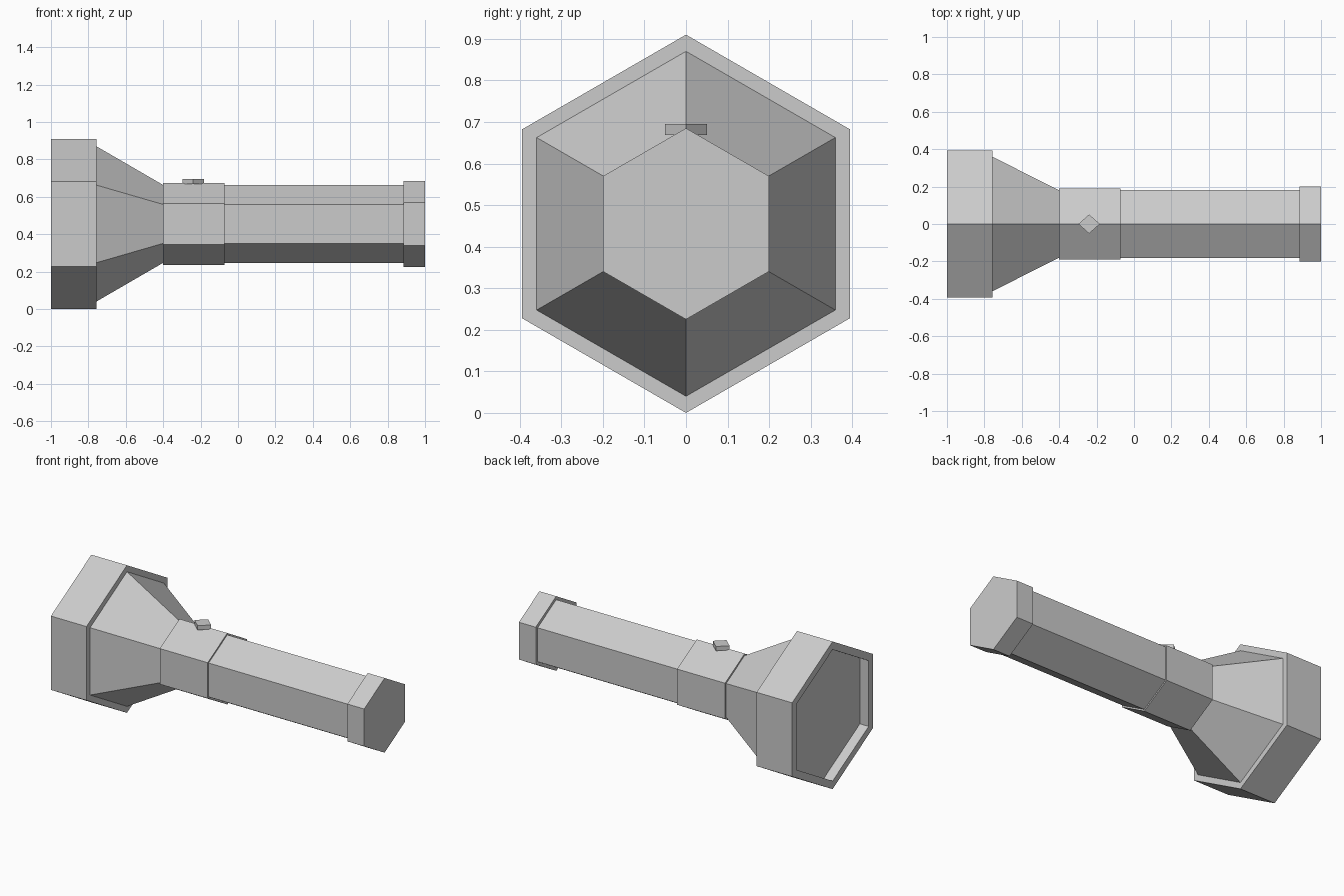
import bpy, bmesh
from math import cos, sin, pi

if "Cube" in bpy.data.objects:
    bpy.data.objects.remove(bpy.data.objects["Cube"])

AXIS_Z = 0.455  # height of the torch's long axis
SIDES = 6


def lathe_x(name, profile):
    """Six-sided solid along x from (x, radius) rings, capped at both ends."""
    bm = bmesh.new()
    rings = []
    for x, r in profile:
        rings.append([bm.verts.new((x, r * sin(2 * pi * i / SIDES),
                                    AXIS_Z + r * cos(2 * pi * i / SIDES)))
                      for i in range(SIDES)])
    for a, b in zip(rings, rings[1:]):
        for i in range(SIDES):
            j = (i + 1) % SIDES
            bm.faces.new((a[i], a[j], b[j], b[i]))
    bm.faces.new(rings[0])
    bm.faces.new(rings[-1])
    bmesh.ops.recalc_face_normals(bm, faces=bm.faces)
    mesh = bpy.data.meshes.new(name)
    bm.to_mesh(mesh)
    bm.free()
    obj = bpy.data.objects.new(name, mesh)
    bpy.context.collection.objects.link(obj)
    return obj


# Head: recessed lens, rim, outer wall, back ledge
lathe_x("head", [(-0.94, 0.405), (-1.0, 0.405), (-1.0, 0.455),
                 (-0.757, 0.455), (-0.757, 0.415)])
# Flared reflector housing
lathe_x("reflector_cone", [(-0.757, 0.415), (-0.4, 0.208)])
# Switch collar, handle and tail cap
lathe_x("switch_collar", [(-0.4, 0.22), (-0.073, 0.22)])
lathe_x("handle", [(-0.073, 0.209), (0.885, 0.209)])
lathe_x("tail_cap", [(0.885, 0.23), (1.0, 0.23)])

# Diamond-shaped switch button
bpy.ops.mesh.primitive_cylinder_add(vertices=4, radius=1, depth=1,
                                    location=(-0.24, 0, 0.682))
button = bpy.context.object
button.name = "switch_button"
button.scale = (0.057, 0.051, 0.027)
